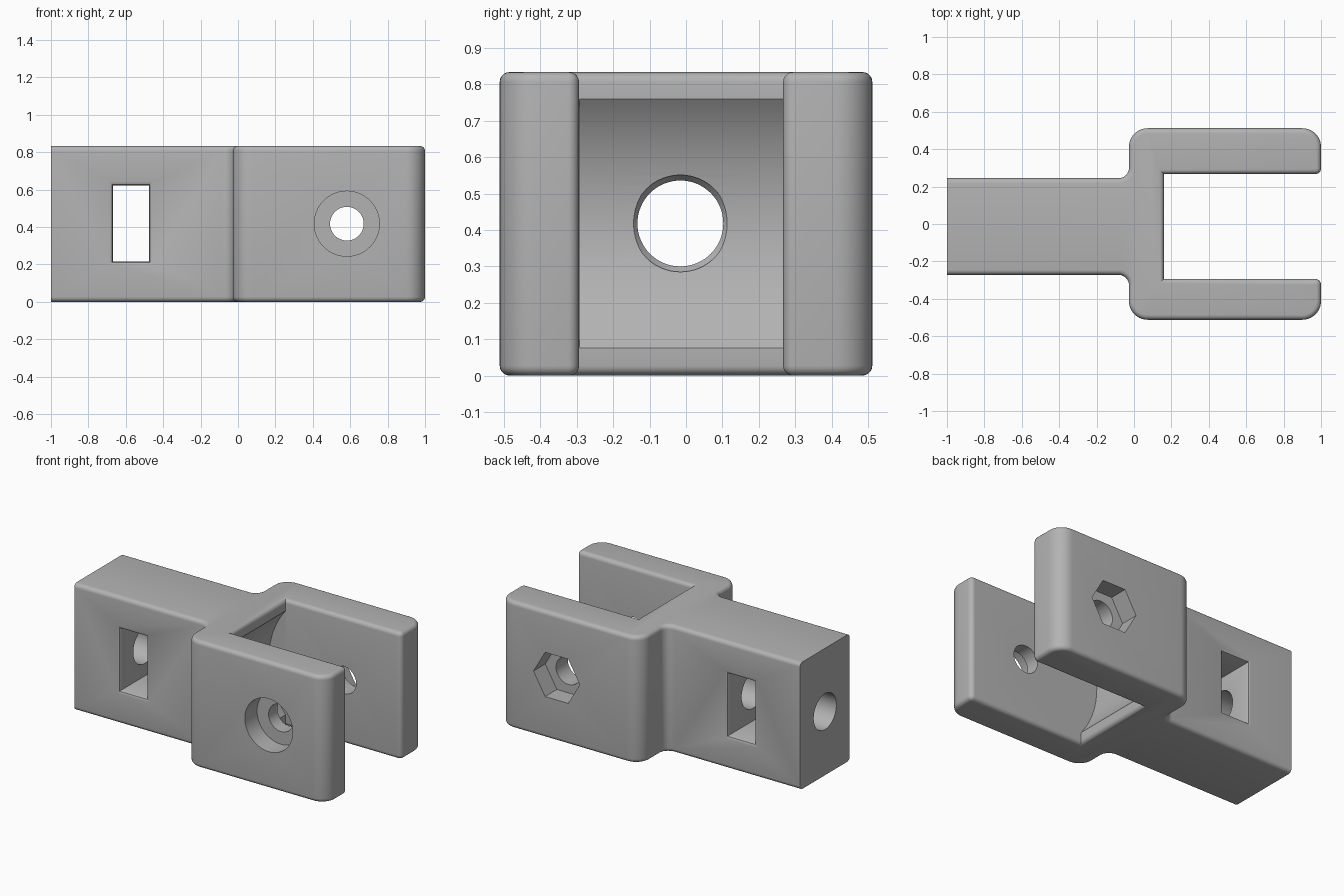
import bpy, bmesh, math
from mathutils import Vector

cube = bpy.data.objects.get("Cube")
if cube:
    bpy.data.objects.remove(cube, do_unlink=True)

HEIGHT, MID_Z, MID_Y, PIN_X = 0.834, 0.418, -0.0135, 0.582
EDGE = 0.027

grey = bpy.data.materials.new("plain_grey")
grey.use_nodes = True
colour = (0.45, 0.45, 0.45, 1)
grey.diffuse_color = colour
grey.node_tree.nodes["Principled BSDF"].inputs["Base Color"].default_value = colour


def make_object(name, bm):
    bmesh.ops.recalc_face_normals(bm, faces=bm.faces)
    mesh = bpy.data.meshes.new(name)
    bm.to_mesh(mesh)
    bm.free()
    mesh.materials.append(grey)
    obj = bpy.data.objects.new(name, mesh)
    bpy.context.collection.objects.link(obj)
    return obj


def rounded(corners, steps=10):
    """Outline from (x, y, radius) right-angled corners."""
    points = []
    for i, (x, y, r) in enumerate(corners):
        p = Vector((x, y))
        if r == 0:
            points.append(p)
            continue
        u = (Vector(corners[i - 1][:2]) - p).normalized()
        v = (Vector(corners[(i + 1) % len(corners)][:2]) - p).normalized()
        for k in range(steps + 1):
            t = math.pi / 2 * k / steps
            points.append(p + r * (u + v) - r * (v * math.cos(t) + u * math.sin(t)))
    return points


def cut(target, name, axis, centre, stations, sides=64, phase=0.0):
    """Subtract a solid lofted along x or y through (position, half_u, half_v)."""
    bm = bmesh.new()
    rings = []
    for pos, hu, hv in stations:
        ring = []
        for k in range(sides):
            a = phase + math.tau * k / sides
            u, v = centre[0] + hu * math.cos(a), centre[1] + hv * math.sin(a)
            ring.append(bm.verts.new((pos, u, v) if axis == "x" else (u, pos, v)))
        rings.append(ring)
    for a, b in zip(rings, rings[1:]):
        for k in range(sides):
            j = (k + 1) % sides
            bm.faces.new((a[k], a[j], b[j], b[k]))
    bm.faces.new(rings[0])
    bm.faces.new(rings[-1])
    cutter = make_object(name, bm)
    cutter.hide_render = True
    mod = target.modifiers.new(name, "BOOLEAN")
    mod.operation, mod.solver, mod.object = "DIFFERENCE", "EXACT", cutter
    bpy.context.view_layer.objects.active = target
    bpy.ops.object.modifier_apply(modifier=mod.name)
    bpy.data.objects.remove(cutter, do_unlink=True)


# Body: forked outline, extruded, with softened top and bottom rims
outline = rounded([
    (-1, -0.272, 0), (-0.027, -0.272, 0.055), (-0.027, -0.512, 0.1), (1, -0.512, 0.1),
    (1, -0.294, 0.03), (0.16, -0.294, 0), (0.16, 0.267, 0), (1, 0.267, 0.03),
    (1, 0.512, 0.1), (-0.027, 0.512, 0.1), (-0.027, 0.245, 0.055), (-1, 0.245, 0)])
bm = bmesh.new()
base = bm.faces.new([bm.verts.new((p.x, p.y, 0)) for p in outline])
top = bmesh.ops.extrude_face_region(bm, geom=[base])["geom"]
bmesh.ops.translate(bm, verts=[g for g in top if isinstance(g, bmesh.types.BMVert)],
                    vec=(0, 0, HEIGHT))
bmesh.ops.recalc_face_normals(bm, faces=bm.faces)
rims = [e for e in bm.edges
        if abs(e.verts[0].co.z - e.verts[1].co.z) < 1e-5
        and max(v.co.x for v in e.verts) > -0.999]
bmesh.ops.bevel(bm, geom=rims, offset=EDGE, offset_type="OFFSET", segments=5,
                profile=0.5, affect="EDGES", clamp_overlap=False)
body = make_object("forked_hinge_body", bm)

# Curved clearance behind the slot
cut(body, "clearance", "y", (PIN_X, MID_Z),
    [(-0.293, 0.543, 0.543), (0.266, 0.543, 0.543)], sides=128)

# Lengthwise bore with a softened mouth in the slot
cut(body, "long_bore", "x", (MID_Y - 0.002, MID_Z),
    [(x, r, r) for x, r in ((-1.1, 0.118), (0.025, 0.118), (0.045, 0.133), (0.15, 0.133))])

# Rectangular window through the shank with flared rims
flare = [(-0.03, 0.02), (0, 0.02), (0.006, 0.006), (0.02, 0)]
profile = [(-0.272 + d, f) for d, f in flare] + [(0.245 - d, f) for d, f in reversed(flare)]
root2 = math.sqrt(2)
cut(body, "window", "y", (-0.572, MID_Z + 0.002),
    [(y, (0.096 + f) * root2, (0.203 + f) * root2) for y, f in profile],
    sides=4, phase=math.pi / 4)

# Pin hole with a round counterbore in front and a hexagonal pocket behind
cut(body, "pin_hole", "y", (PIN_X, MID_Z), [(-0.7, 0.09, 0.09), (0.7, 0.09, 0.09)])
cut(body, "counterbore", "y", (PIN_X, MID_Z), [(-0.7, 0.174, 0.174), (-0.385, 0.174, 0.174)])
cut(body, "hex_pocket", "y", (PIN_X, MID_Z), [(0.39, 0.168, 0.168), (0.7, 0.168, 0.168)], sides=6)

bpy.ops.object.select_all(action="DESELECT")
body.select_set(True)
bpy.context.view_layer.objects.active = body
bpy.ops.object.shade_smooth_by_angle(angle=math.radians(30))
